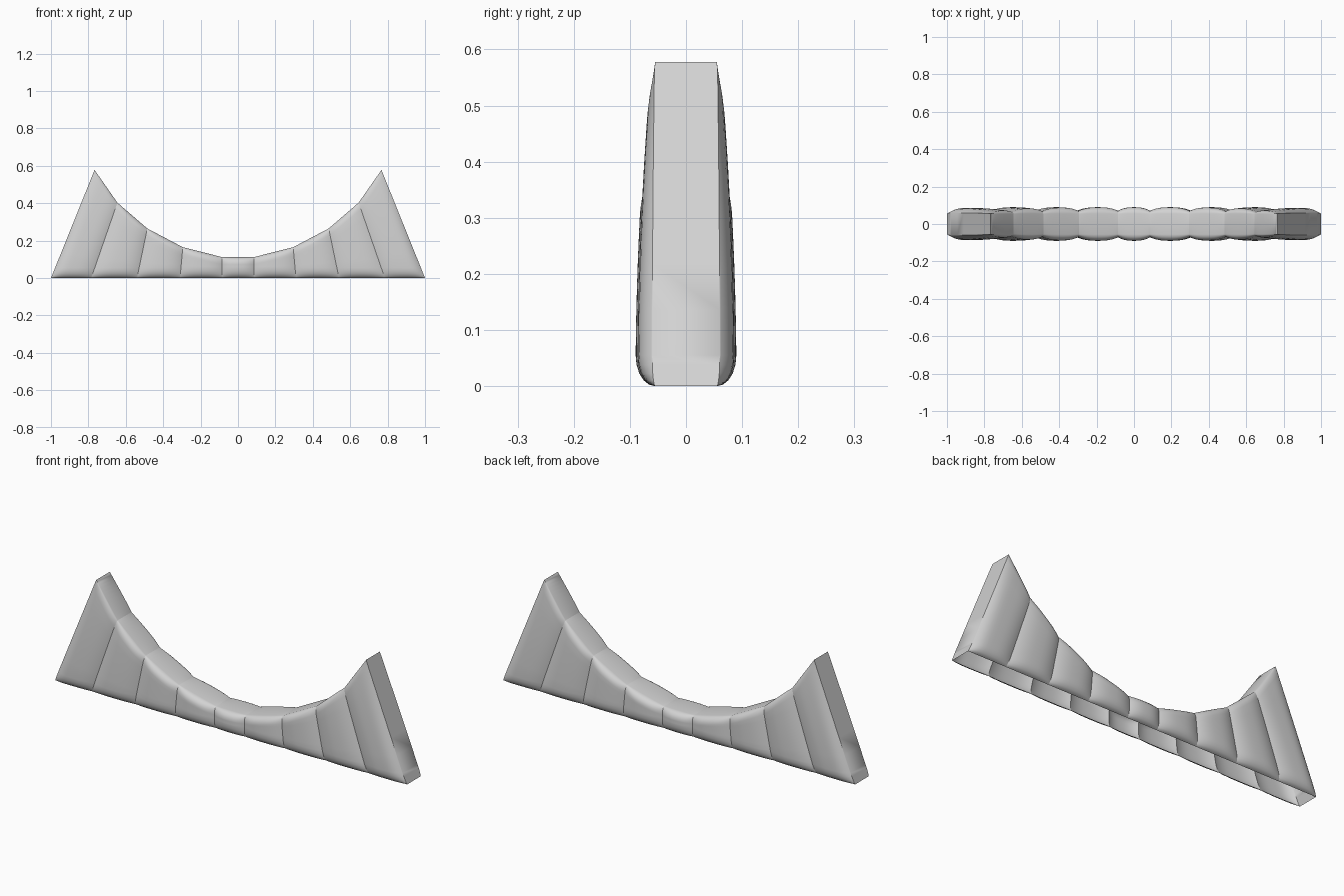
import bpy, bmesh, math

if "Cube" in bpy.data.objects:
    bpy.data.objects.remove(bpy.data.objects["Cube"], do_unlink=True)

grey = bpy.data.materials.new("light_grey")
grey.use_nodes = True
colour = (0.65, 0.65, 0.65, 1)
grey.diffuse_color = colour
grey.node_tree.nodes["Principled BSDF"].inputs["Base Color"].default_value = colour

# Joint lines between the padded wedges: bottom x, top x, top z
half = [(1.0, 0.767, 0.578), (0.785, 0.645, 0.403), (0.54, 0.485, 0.265),
        (0.31, 0.295, 0.165), (0.085, 0.085, 0.112)]
joints = [(-b, -t, z) for b, t, z in half] + half[::-1]
RIM, BULGE, PEAK = 0.055, 0.035, 0.578
COLUMNS = 16


def rounded(t):
    """Quarter-circle rise from 0 to 1."""
    t = max(0, min(1, t))
    return math.sqrt(1 - (1 - t) ** 2)


def row_heights(length):
    """Rows along a wedge, closely spaced in the rounded ends."""
    steps = [1 - math.cos(k / 5 * math.pi / 2) for k in range(6)]
    low, high = min(0.055, length / 2), min(0.035, length / 3)
    rows = [s * low for s in steps]
    span = length - low - high
    rows += [low + span * k / 6 for k in range(1, 6)]
    return rows + [length - s * high for s in reversed(steps)], low, high


def side_fullness(u, left_end, right_end):
    """Pillow profile across a wedge; outer walls are pulled in further."""
    s = 2 * u - 1
    if (left_end and s < 0) or (right_end and s > 0):
        return 0.15 + 0.75 * (1 - abs(s) ** 4)
    full = 0.9 if left_end or right_end else 1
    return 0.45 + (full - 0.45) * (1 - abs(s) ** 2.6)


def make_wedge(index):
    a, b = joints[index], joints[index + 1]
    left_end, right_end = index == 0, index == len(joints) - 2
    bm = bmesh.new()
    columns = []
    for c in range(COLUMNS + 1):
        u = 0.5 - 0.5 * math.cos(math.pi * c / COLUMNS)
        xb, xt, top = [p + (q - p) * u for p, q in zip(a, b)]
        rows, low, high = row_heights(top)
        fullness = side_fullness(u, left_end, right_end)
        front, back = [], []
        for z in rows:
            taper = 1 - 0.8 * (z / PEAK) ** 2
            y = RIM + BULGE * fullness * taper * rounded(z / low) * rounded((top - z) / high)
            x = xb + (xt - xb) * z / top
            front.append(bm.verts.new((x, -y, z)))
            back.append(bm.verts.new((x, y, z)))
        columns.append(front + back[::-1])

    # Front, top and back skin; the underside stays open
    for p, q in zip(columns, columns[1:]):
        for k in range(len(p) - 1):
            bm.faces.new((p[k], q[k], q[k + 1], p[k + 1]))

    # Sloping outer wall on the two end wedges
    if left_end or right_end:
        edge = columns[0] if left_end else columns[-1]
        n = len(edge)
        for k in range(n // 2 - 1):
            quad = [edge[k], edge[k + 1], edge[n - 2 - k], edge[n - 1 - k]]
            bm.faces.new(quad if left_end else quad[::-1])

    mesh = bpy.data.meshes.new("padded_wedge")
    bm.to_mesh(mesh)
    bm.free()
    mesh.materials.append(grey)
    name = "end_wedge" if left_end or right_end else "padded_wedge"
    wedge = bpy.data.objects.new(f"{name}_{index + 1}", mesh)
    bpy.context.collection.objects.link(wedge)
    return wedge


bpy.ops.object.select_all(action="DESELECT")
for i in range(len(joints) - 1):
    wedge = make_wedge(i)
    wedge.select_set(True)
    bpy.context.view_layer.objects.active = wedge
bpy.ops.object.shade_smooth_by_angle(angle=math.radians(45))
